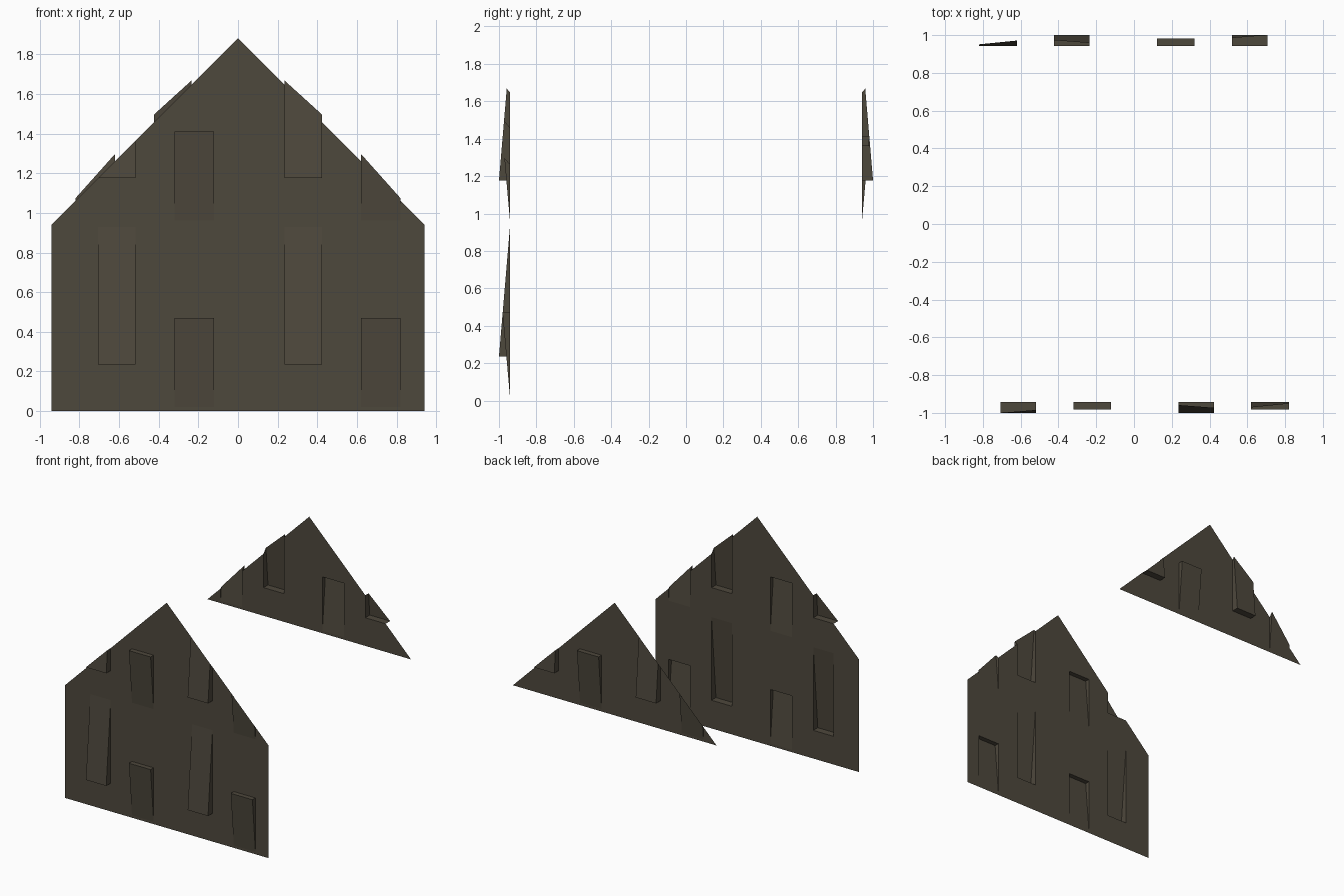
import bpy, bmesh
from math import pi
from mathutils import Matrix, Vector

if "Cube" in bpy.data.objects:
    bpy.data.objects.remove(bpy.data.objects["Cube"])

P = 1 / 17          # small unit
U = 16 * P          # wall tile size, also half the wall width

mat = bpy.data.materials.new("dark brown shingle")
mat.diffuse_color = (0.076, 0.065, 0.046, 1)
mat.use_nodes = True
mat.node_tree.nodes["Principled BSDF"].inputs["Base Color"].default_value = mat.diffuse_color

# One tile holds two raised shingles: (x0, x1, z0, z1, depth at bottom, depth at top)
SHINGLES = [(0.235, 0.423, 4 * P, 0.93, P, 0.0),
            (0.62, 0.82, 0.02, 8 * P, 0.0, 0.04)]


def add_tile(bm, ox, oz):
    """Flat tile with the two wedge-shaped shingles pushed out of it."""
    def face(*pts):
        bm.faces.new([bm.verts.new((ox + x, -U - d, oz + z)) for x, d, z in pts])

    xs = [0, 0.235, 0.423, 0.62, 0.82, U]
    for x0, x1 in zip(xs, xs[1:]):
        gap = next((s for s in SHINGLES if s[0] == x0), None)
        spans = [(0, gap[2]), (gap[3], U)] if gap else [(0, U)]
        for z0, z1 in spans:
            face((x0, 0, z0), (x1, 0, z0), (x1, 0, z1), (x0, 0, z1))
    for x0, x1, z0, z1, d0, d1 in SHINGLES:
        # sloped front
        face((x0, d0, z0), (x1, d0, z0), (x1, d1, z1), (x0, d1, z1))
        # triangular cheeks and the raised end
        zt, d = (z0, d0) if d0 else (z1, d1)
        left = [(x0, 0, z0), (x0, d, zt), (x0, 0, z1)]
        right = [(x1, 0, z1), (x1, d, zt), (x1, 0, z0)]
        end = [(x0, 0, zt), (x1, 0, zt), (x1, d, zt), (x0, d, zt)]
        if d0:
            left.reverse()
            right.reverse()
            left, right = left, right
        else:
            end.reverse()
        face(*left)
        face(*right)
        face(*end)


def cut(bm, co, no):
    geom = bm.verts[:] + bm.edges[:] + bm.faces[:]
    bmesh.ops.bisect_plane(bm, geom=geom, dist=1e-5, plane_co=co,
                           plane_no=Vector(no).normalized(), clear_outer=True)


def gable(name, rows, turn):
    bm = bmesh.new()
    for row in rows:
        for ox in (-U, 0):
            add_tile(bm, ox, row * U)
    # trim to the roof slopes
    apex = (0, -U, 2 * U)
    cut(bm, apex, (1, 1.2, 1))
    cut(bm, apex, (-1, 0, 1))
    bmesh.ops.remove_doubles(bm, verts=bm.verts, dist=1e-5)
    bmesh.ops.recalc_face_normals(bm, faces=bm.faces)
    # make sure the wall faces outward
    if sum(f.normal.y * f.calc_area() for f in bm.faces) > 0:
        bmesh.ops.reverse_faces(bm, faces=bm.faces)
    bmesh.ops.transform(bm, matrix=Matrix.Rotation(turn, 4, 'Z'), verts=bm.verts)
    me = bpy.data.meshes.new(name)
    bm.to_mesh(me)
    bm.free()
    me.materials.append(mat)
    bpy.context.collection.objects.link(bpy.data.objects.new(name, me))


# full-height front wall, upper triangle only at the back
gable("front_gable_wall", (0, 1), 0)
gable("back_gable_wall", (1,), pi)
